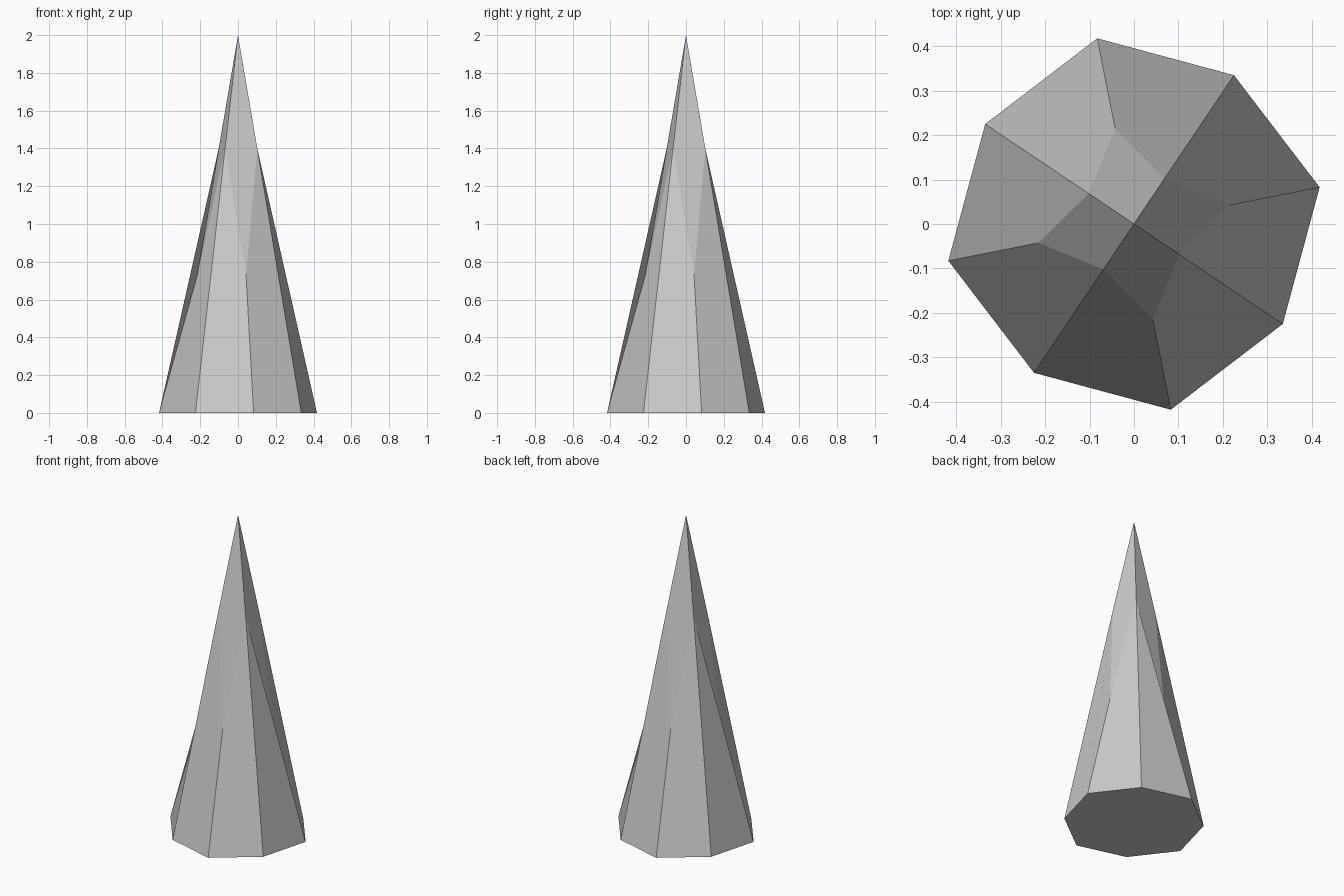
import bpy
import bmesh
from math import radians, sin, cos

if "Cube" in bpy.data.objects:
    bpy.data.objects.remove(bpy.data.objects["Cube"])

RIDGE_ANGLE = 56.1     # direction of the first straight ridge
HALF_STEP = 45.1       # angle from a ridge to the next valley corner

bm = bmesh.new()


def ring(radius, z, offset):
    """Four points spaced a quarter turn apart."""
    pts = []
    for i in range(4):
        a = radians(RIDGE_ANGLE + offset + 90 * i)
        pts.append(bm.verts.new((radius * cos(a), radius * sin(a), z)))
    return pts


# Base corners on the ridges and between them
ridge_base = ring(0.4035, 0, 0)
mid_base = ring(0.426, 0, HALF_STEP)
# Upper ridge points and the dented points between ridges
ridge_top = ring(0.123, 1.4, 0)
dent = ring(0.219, 0.73, HALF_STEP)
tip = bm.verts.new((0, 0, 2))

# Each quarter: two lower facets and one kite facet to the tip
for i in range(4):
    j = (i + 1) % 4
    bm.faces.new((mid_base[i], dent[i], ridge_top[i], ridge_base[i]))
    bm.faces.new((ridge_base[j], ridge_top[j], dent[i], mid_base[i]))
    bm.faces.new((tip, ridge_top[i], dent[i], ridge_top[j]))

# Flat eight-sided underside
bm.faces.new([v for pair in zip(ridge_base, mid_base) for v in pair])

bmesh.ops.recalc_face_normals(bm, faces=bm.faces[:])
mesh = bpy.data.meshes.new("faceted_spike")
bm.to_mesh(mesh)
bm.free()
spike = bpy.data.objects.new("faceted_spike", mesh)
bpy.context.collection.objects.link(spike)
